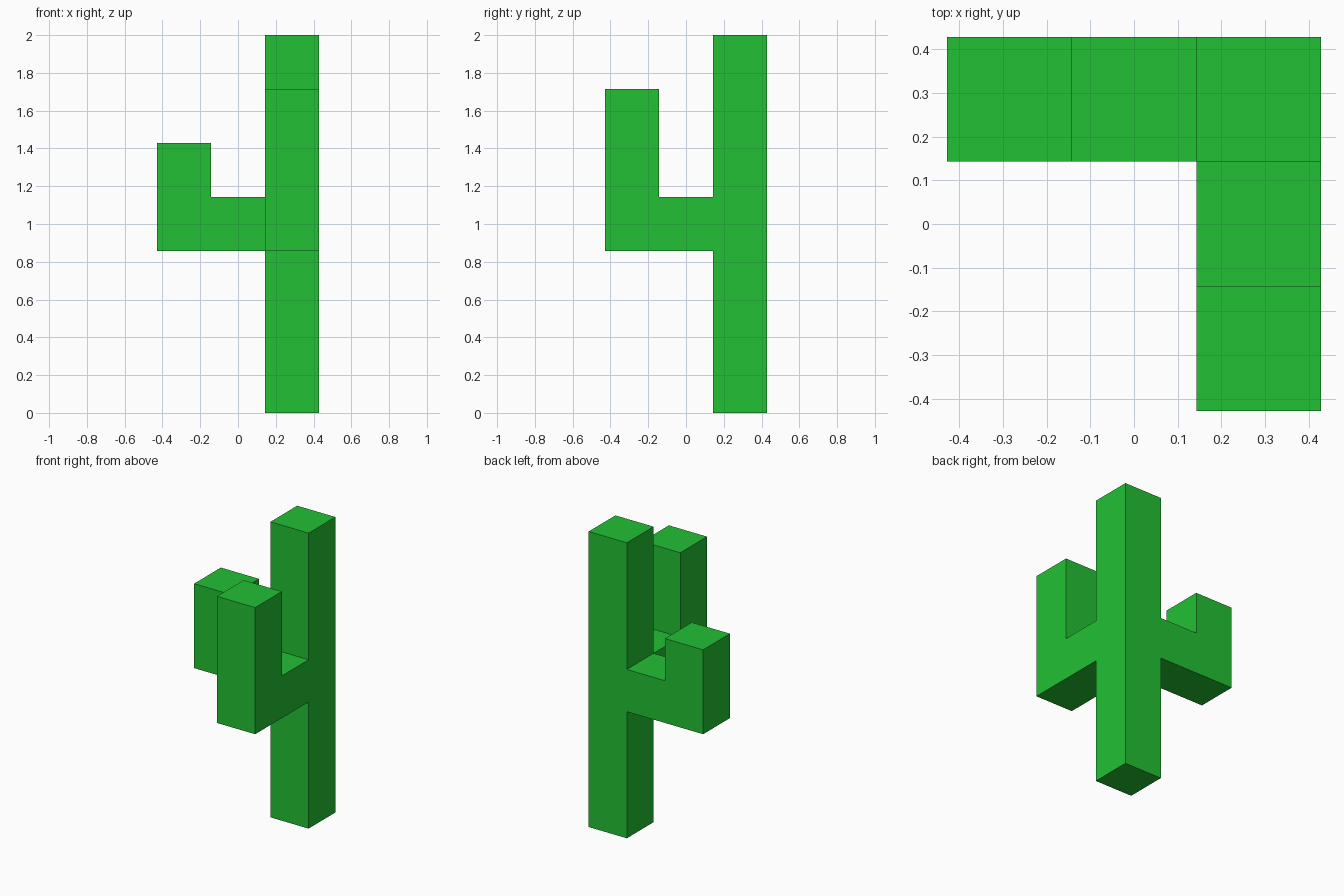
import bpy
import bmesh
from mathutils import Vector

cube = bpy.data.objects.get("Cube")
if cube:
    bpy.data.objects.remove(cube, do_unlink=True)

U = 2 / 7  # block size: the cactus is seven blocks tall and three wide

green = bpy.data.materials.new("cactus green")
green.use_nodes = True
colour = (0.016, 0.527, 0.034, 1)
green.diffuse_color = colour
green.node_tree.nodes["Principled BSDF"].inputs["Base Color"].default_value = colour

bm = bmesh.new()


def extrude(face, direction, blocks):
    """Extrude one face by a number of blocks and return the new cap."""
    cap = bmesh.ops.extrude_discrete_faces(bm, faces=[face])["faces"][0]
    bmesh.ops.translate(bm, verts=cap.verts, vec=Vector(direction) * U * blocks)
    return cap


def side_face(centre):
    """Find the face whose centre is nearest to a point given in blocks."""
    target = Vector(centre) * U
    return min(bm.faces, key=lambda f: (f.calc_center_median() - target).length)


# Trunk: bottom section, arm joint and top section, in the back left corner
bmesh.ops.create_cube(bm, size=U)
bmesh.ops.translate(bm, verts=bm.verts, vec=Vector((1, 1, 0.5)) * U)
top = side_face((1, 1, 1))
for height in (2, 1, 3):
    if height == 2:
        bmesh.ops.translate(bm, verts=top.verts, vec=(0, 0, height * U))
    else:
        top = extrude(top, (0, 0, 1), height)

# Arms: two blocks out from the joint, then the tip grows upwards
for direction, rise in (((-1, 0, 0), 1), ((0, -1, 0), 2)):
    d = Vector(direction)
    joint = Vector((1, 1, 3.5))
    cap = extrude(side_face(joint + d * 0.5), d, 1)
    extrude(cap, d, 1)
    tip = side_face(joint + d * 2 + Vector((0, 0, 0.5)))
    extrude(tip, (0, 0, 1), rise)

bmesh.ops.recalc_face_normals(bm, faces=bm.faces)
mesh = bpy.data.meshes.new("cactus")
bm.to_mesh(mesh)
bm.free()
mesh.materials.append(green)
cactus = bpy.data.objects.new("cactus", mesh)
bpy.context.collection.objects.link(cactus)
